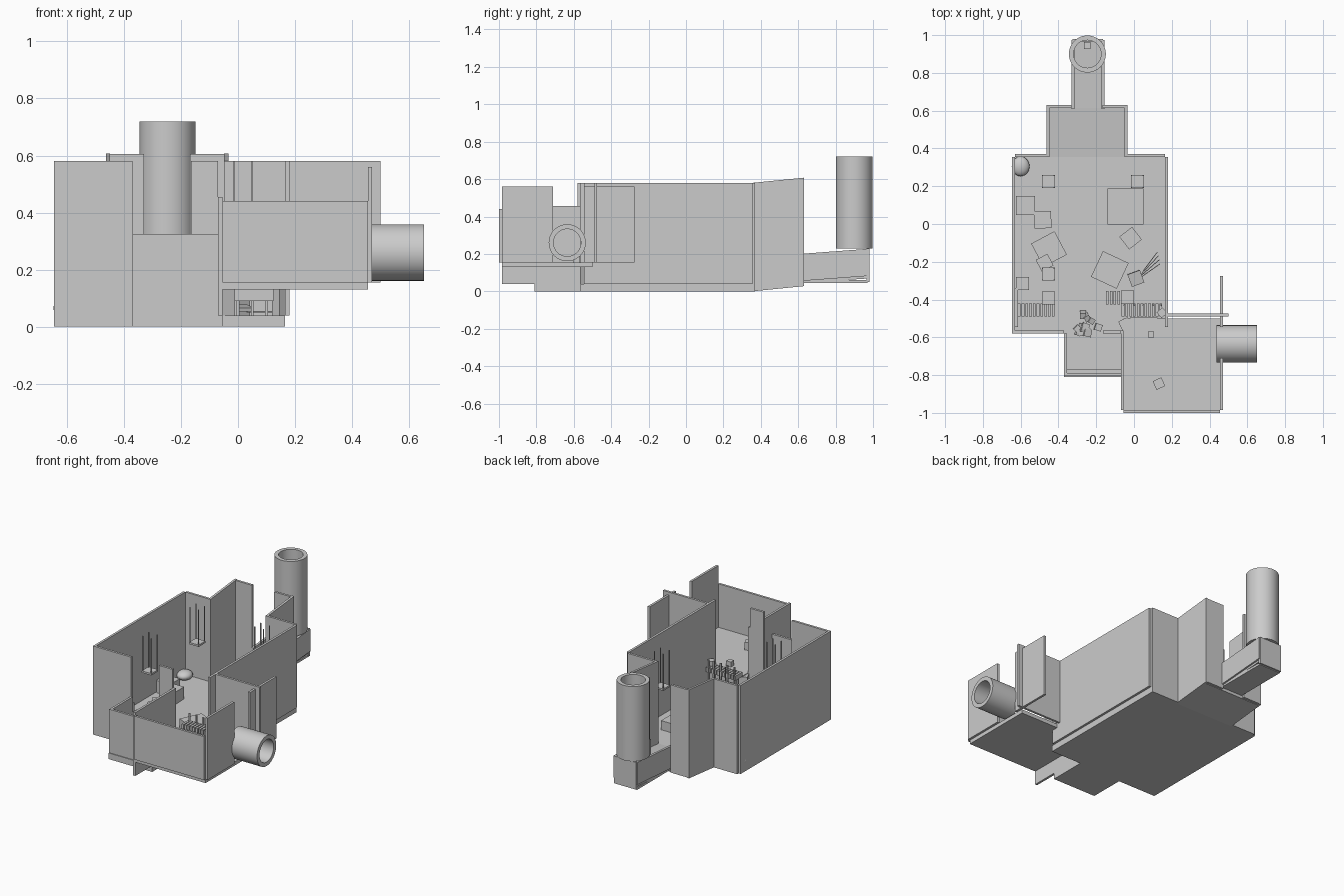
import bpy, math, random
from mathutils import Matrix, Vector, Euler

random.seed(4)


def box(name, x0, x1, y0, y1, z0, z1, slope=0.0, rot=(0, 0, 0)):
    """Box from its limits; slope lifts it along +y, rot turns it about its centre."""
    c = Vector(((x0 + x1) / 2, (y0 + y1) / 2, (z0 + z1) / 2))
    r = Euler(rot).to_matrix()
    verts = []
    for x in (x0, x1):
        for y in (y0, y1):
            for z in (z0, z1):
                verts.append(r @ (Vector((x, y, z + slope * (y - y0))) - c))
    faces = [(0, 1, 3, 2), (4, 6, 7, 5), (0, 4, 5, 1), (2, 3, 7, 6), (0, 2, 6, 4), (1, 5, 7, 3)]
    me = bpy.data.meshes.new(name)
    me.from_pydata(verts, [], faces)
    ob = bpy.data.objects.new(name, me)
    ob.location = c
    bpy.context.collection.objects.link(ob)
    return ob


def crate(name, x, y, s, z=0.04, h=None, turn=0, tilt=0):
    h = h or s
    return box(name, x - s / 2, x + s / 2, y - s / 2, y + s / 2, z, z + h,
               rot=(math.radians(tilt), 0, math.radians(turn)))


def pipe(name, base, axis, length, r_out, r_in, n=48):
    """Hollow tube, made as a closed ring profile swept round its axis."""
    verts, faces = [], []
    rot = Vector((0, 0, 1)).rotation_difference(Vector(axis)).to_matrix()
    for i in range(n):
        a = math.tau * i / n
        for r, z in ((r_out, 0), (r_out, length), (r_in, length), (r_in, 0)):
            verts.append(rot @ Vector((r * math.cos(a), r * math.sin(a), z)))
        for k in range(4):
            j, m = (i + 1) % n, (k + 1) % 4
            faces.append((i * 4 + k, j * 4 + k, j * 4 + m, i * 4 + m))
    me = bpy.data.meshes.new(name)
    me.from_pydata(verts, [], faces)
    ob = bpy.data.objects.new(name, me)
    ob.location = base
    bpy.context.collection.objects.link(ob)
    bpy.context.view_layer.objects.active = ob
    ob.select_set(True)
    bpy.ops.object.shade_smooth_by_angle()
    ob.select_set(False)


# main hall: floor and walls
T = 0.015
box("hall_floor", -0.645, 0.165, -0.565, 0.355, 0, 0.04)
box("hall_left_wall", -0.645, -0.63, -0.58, 0.355, 0.0, 0.58)
box("hall_right_wall", 0.165, 0.18, -0.545, 0.355, 0.04, 0.58)
box("hall_front_wall", -0.63, -0.37, -0.58, -0.565, 0.0, 0.58)
box("hall_front_pillar", -0.165, -0.07, -0.58, -0.565, 0.04, 0.58)
box("hall_back_wall_left", -0.63, -0.463, 0.355, 0.37, 0.0, 0.58)
box("hall_back_wall_right", -0.034, 0.165, 0.355, 0.37, 0.0, 0.58)

# rear chamber on a ramp
box("chamber_floor", -0.45, -0.047, 0.355, 0.615, 0, 0.04, 0.1)
box("chamber_left_wall", -0.463, -0.448, 0.355, 0.63, 0, 0.58, 0.1)
box("chamber_right_wall", -0.049, -0.034, 0.355, 0.63, 0, 0.58, 0.1)
box("chamber_back_wall_left", -0.463, -0.33, 0.615, 0.63, 0.03, 0.605)
box("chamber_back_wall_right", -0.168, -0.034, 0.615, 0.63, 0.03, 0.605)

# rear passage and upright shaft
box("passage_floor", -0.325, -0.168, 0.61, 0.975, 0.045, 0.062, 0.065)
box("passage_base", -0.325, -0.168, 0.61, 0.97, 0.045, 0.06)
box("passage_left_wall", -0.33, -0.315, 0.61, 0.975, 0.055, 0.2, 0.075)
box("passage_right_wall", -0.172, -0.157, 0.61, 0.975, 0.055, 0.2, 0.075)
box("passage_end_wall", -0.325, -0.163, 0.965, 0.98, 0.05, 0.228)
pipe("upright_shaft", (-0.247, 0.9, 0.23), (0, 0, 1), 0.49, 0.098, 0.073)
crate("shaft_block", -0.247, 0.945, 0.035, 0.085)

# low front passage
box("low_passage_floor", -0.37, -0.055, -0.81, -0.565, 0, 0.04)
box("low_passage_front_wall", -0.355, -0.07, -0.805, -0.79, 0.04, 0.325)
box("low_passage_left_wall", -0.37, -0.355, -0.805, -0.58, 0.0, 0.325)
box("low_passage_front_ledge", -0.355, -0.07, -0.79, -0.77, 0.04, 0.06)
box("dividing_wall", -0.07, -0.055, -0.985, -0.565, 0.04, 0.455)

# raised side room and level pipe
box("side_room_floor", -0.055, 0.455, -0.985, -0.5, 0.13, 0.155)
box("side_room_front_wall", -0.055, 0.455, -1.0, -0.985, 0.155, 0.44)
box("side_room_back_wall", 0.18, 0.5, -0.49, -0.475, 0.155, 0.58)
box("side_room_right_wall_front", 0.455, 0.47, -0.985, -0.71, 0.155, 0.56)
box("side_room_right_wall_back", 0.455, 0.47, -0.545, -0.275, 0.155, 0.56)
pipe("level_pipe", (0.437, -0.635, 0.26), (1, 0, 0), 0.215, 0.099, 0.073)
crate("side_room_block", 0.09, -0.585, 0.033, 0.155)
crate("side_room_cube", 0.132, -0.845, 0.05, 0.155, turn=25)

# hanging platforms on four chains
for n, (x, y) in enumerate([(-0.453, 0.225), (0.018, 0.225), (-0.453, -0.265)]):
    crate("hanging_platform_%d" % n, x, y, 0.07, 0.34, 0.012)
    for sx in (-1, 1):
        for sy in (-1, 1):
            crate("chain", x + sx * 0.031, y + sy * 0.031, 0.006, 0.35, 0.23)

# fallen platform with its chains
crate("fallen_platform", 0.01, -0.288, 0.07, 0.06, 0.012, 20, 10)
for i in range(4):
    box("fallen_chain", 0.02, 0.15, -0.25 + i * 0.016, -0.246 + i * 0.016, 0.05, 0.055,
        rot=(0, 0, math.radians(35 + i * 6)))

# crates on the hall floor: x, y, size, height, turn
for n, (x, y, s, h, t) in enumerate([
        (-0.575, 0.097, 0.1, 0.08, 0), (-0.483, 0.022, 0.09, 0.08, 2),
        (-0.45, -0.133, 0.14, 0.05, 28), (-0.473, -0.205, 0.07, 0.06, 28),
        (-0.045, 0.092, 0.19, 0.06, 0), (-0.128, -0.243, 0.15, 0.06, -25),
        (-0.018, -0.075, 0.085, 0.08, 38), (-0.59, -0.315, 0.07, 0.08, 0),
        (-0.453, -0.392, 0.07, 0.08, 0), (-0.035, -0.388, 0.07, 0.1, 0),
        (-0.047, -0.53, 0.055, 0.11, 25), (0.148, -0.47, 0.04, 0.18, 40)]):
    crate("crate_%d" % n, x, y, s, 0.04, h, t)
box("wall_shelf", -0.63, -0.615, -0.545, -0.34, 0.04, 0.12)

# slatted stairs and step up to the side room
for name, x0, count, y, z in (("left_slat", -0.615, 10, -0.455, 0.06),
                              ("right_slat", -0.065, 11, -0.455, 0.16),
                              ("broken_slat", -0.148, 4, -0.39, 0.06)):
    for i in range(count):
        x = x0 + i * 0.02
        box(name, x, x + 0.014, y - 0.035, y + 0.035, z, z + 0.03)
for x in (-0.05, 0.0, 0.05, 0.1, 0.14):
    crate("rail_post", x, -0.43, 0.01, 0.04, 0.2)
box("side_room_step", -0.02, 0.125, -0.525, -0.495, 0.09, 0.155)

# rubble heap in the front opening
for i in range(14):
    crate("rubble", random.uniform(-0.31, -0.18), random.uniform(-0.58, -0.54),
          random.uniform(0.02, 0.04), 0.04, None, random.uniform(0, 90), random.uniform(0, 30))
for i in range(3):
    crate("loose_rubble", -0.27 + i * 0.02, -0.48 - i * 0.015, 0.03, 0.04, 0.05, 30 * i, 20)

# round pot in the back left corner
bpy.ops.mesh.primitive_uv_sphere_add(segments=16, ring_count=10, radius=0.05, location=(-0.6, 0.305, 0.065))
pot = bpy.context.object
pot.name = "round_pot"
pot.scale = (0.95, 1.05, 0.6)
bpy.ops.object.shade_smooth_by_angle()
